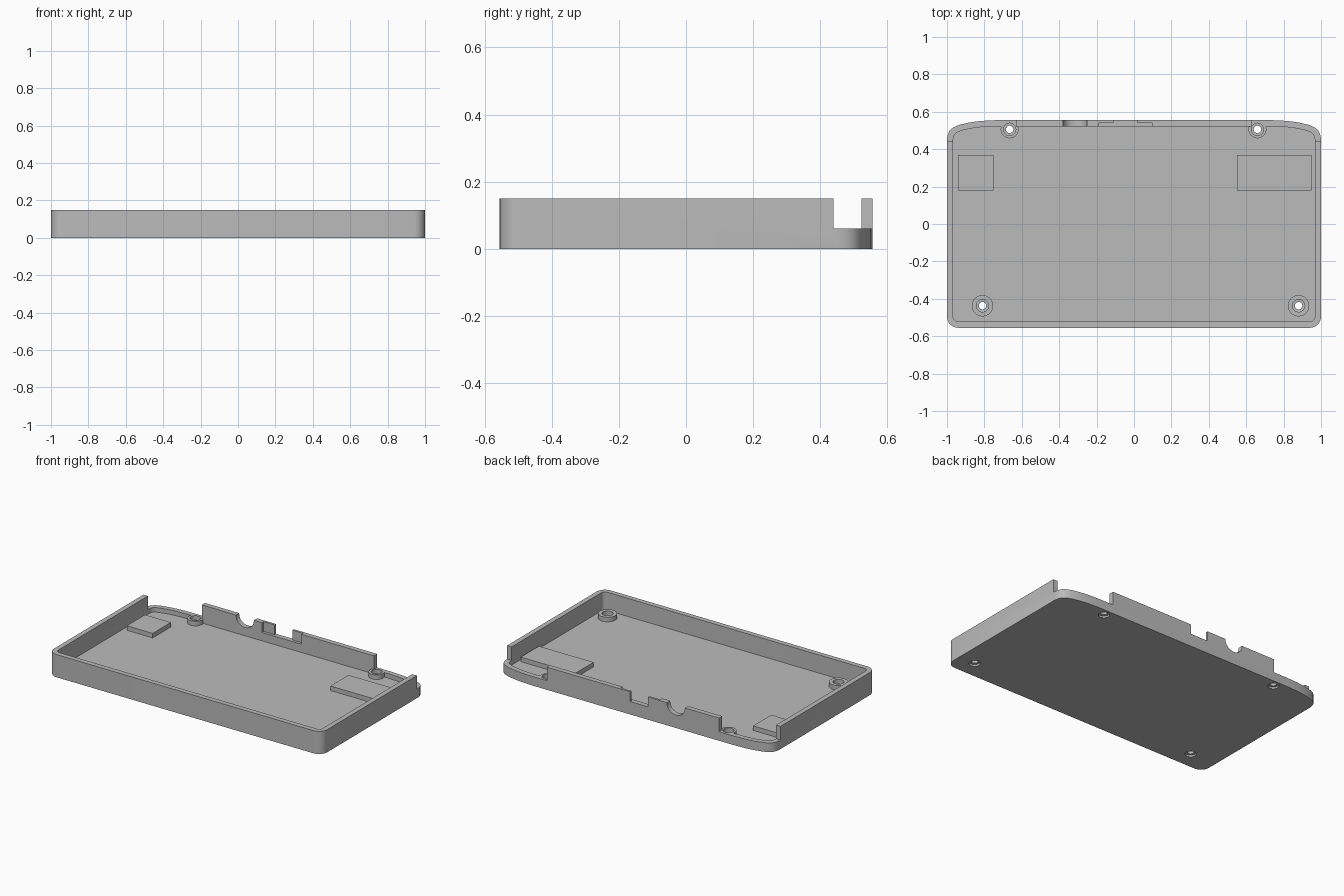
import bpy, bmesh
from math import sin, cos, pi, radians
from mathutils import Vector

if "Cube" in bpy.data.objects:
    bpy.data.objects.remove(bpy.data.objects["Cube"], do_unlink=True)

HEIGHT, FLOOR, LEDGE, WALL = 0.15, 0.03, 0.06, 0.033

grey = bpy.data.materials.new("light_grey_plastic")
grey.use_nodes = True
grey.diffuse_color = (0.5, 0.5, 0.5, 1)
grey.node_tree.nodes["Principled BSDF"].inputs["Base Color"].default_value = (0.5, 0.5, 0.5, 1)


def finish(name, bm):
    bmesh.ops.recalc_face_normals(bm, faces=bm.faces)
    mesh = bpy.data.meshes.new(name)
    bm.to_mesh(mesh)
    bm.free()
    mesh.materials.append(grey)
    obj = bpy.data.objects.new(name, mesh)
    bpy.context.collection.objects.link(obj)
    return obj


def loft(name, rings):
    """Solid through a stack of matching point rings, capped at both ends."""
    bm = bmesh.new()
    loops = [[bm.verts.new(p) for p in ring] for ring in rings]
    bm.faces.new(loops[0])
    bm.faces.new(loops[-1])
    n = len(loops[0])
    for a, b in zip(loops, loops[1:]):
        for i in range(n):
            j = (i + 1) % n
            bm.faces.new((a[i], a[j], b[j], b[i]))
    return finish(name, bm)


def prism(name, outline, z0, z1):
    return loft(name, [[(x, y, z) for x, y in outline] for z in (z0, z1)])


def box(name, x0, x1, y0, y1, z0, z1):
    return prism(name, [(x0, y0), (x1, y0), (x1, y1), (x0, y1)], z0, z1)


def turned(name, x, y, profile, sides=32):
    """Round solid from (radius, height) pairs."""
    angles = [2 * pi * i / sides for i in range(sides)]
    return loft(name, [[(x + r * cos(a), y + r * sin(a), z) for a in angles]
                       for r, z in profile])


def combine(target, tool, operation):
    mod = target.modifiers.new(operation, "BOOLEAN")
    mod.operation, mod.solver, mod.object = operation, "EXACT", tool
    bpy.context.view_layer.objects.active = target
    bpy.ops.object.modifier_apply(modifier=mod.name)
    bpy.data.objects.remove(tool, do_unlink=True)


def cut(tool):
    combine(tray, tool, "DIFFERENCE")


def inset(outline, d):
    pts = [Vector(p) for p in outline]
    result = []
    for i, p in enumerate(pts):
        a = (p - pts[i - 1]).normalized()
        b = (pts[(i + 1) % len(pts)] - p).normalized()
        na, nb = Vector((-a.y, a.x)), Vector((-b.y, b.x))
        result.append(p + (na + nb) * d / (1 + na.dot(nb)))
    return result


# Tray outline: round front corners, long swept back corners
R, FRONT = 0.06, -0.555
half = [(1 - R + R * sin(a), FRONT + R - R * cos(a))
        for a in [pi / 2 * i / 8 for i in range(9)]]
half += [(1, 0.455), (0.995, 0.48), (0.985, 0.5), (0.967, 0.516), (0.935, 0.53),
         (0.88, 0.543), (0.82, 0.551), (0.74, 0.555)]
outline = half + [(-x, y) for x, y in reversed(half)]

# Hollow shell with floor
tray = prism("tray", outline, 0, HEIGHT)
cut(prism("cavity", inset(outline, WALL), FLOOR, 0.3))

# Lowered ledges at the back corners
for side in (-1, 1):
    cut(box("ledge_cut", *sorted((side * 0.63, side * 1.1)), 0.44, 0.7, LEDGE, 0.3))

# Back wall openings: square port with inner recess, and rounded cable port
cut(box("port_cut", -0.11, 0.02, 0.45, 0.7, 0.085, 0.3))
cut(box("port_recess", -0.19, 0.10, 0.45, 0.54, 0.085, 0.3))
arc = [pi + pi * i / 16 for i in range(17)]
slot = [(-0.315 + 0.065 * cos(a), 0.145 + 0.06 * sin(a)) for a in arc]
slot = [(-0.38, 0.3)] + slot + [(-0.25, 0.3)]
cut(loft("cable_cut", [[(x, y, z) for x, z in slot] for y in (0.45, 0.7)]))

# Screw bosses, bored from above and countersunk below
bosses = [(-0.81, -0.437, 0.057), (0.88, -0.437, 0.057),
          (-0.665, 0.506, 0.048), (0.66, 0.506, 0.048)]
for x, y, r in bosses:
    combine(tray, turned("boss", x, y, [(r, 0.01), (r, LEDGE)]), "UNION")
for x, y, r in bosses:
    cut(turned("screw_hole", x, y, [(0.034, -0.01), (0.034, 0.012), (0.02, 0.013),
                                    (0.02, 0.03), (0.033, 0.031), (0.033, 0.08)]))

# Raised pads on the floor
pads = [box("right_pad", -0.94, -0.75, 0.18, 0.37, 0.02, LEDGE),
        box("left_pad", 0.55, 0.95, 0.18, 0.37, 0.02, LEDGE)]

# Smooth corners, crisp edges
bpy.ops.object.select_all(action="DESELECT")
tray.select_set(True)
bpy.context.view_layer.objects.active = tray
bpy.ops.object.shade_smooth_by_angle(angle=radians(30))
